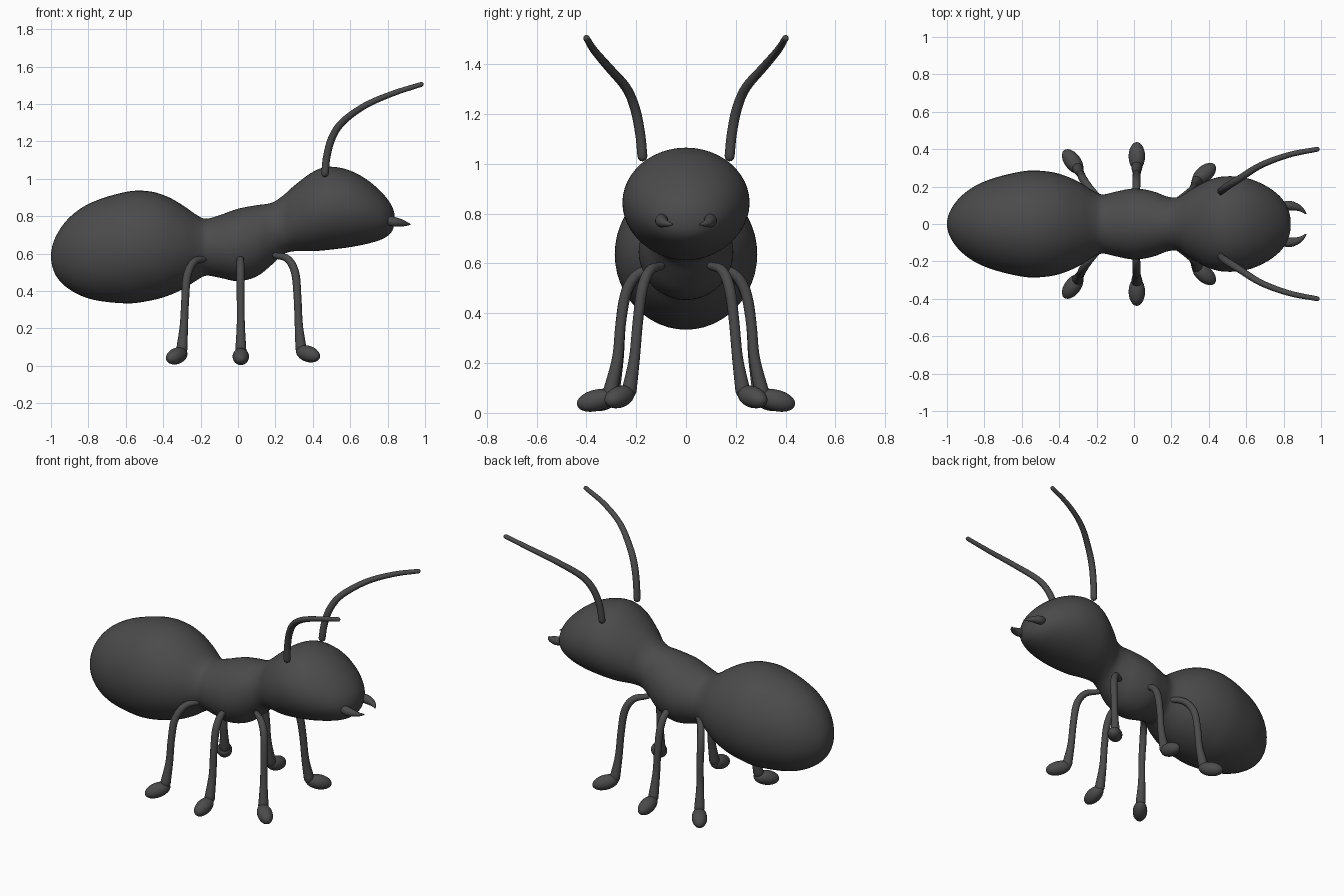
import bpy, bmesh
from math import sin, cos, pi
from mathutils import Vector, Matrix

if "Cube" in bpy.data.objects:
    bpy.data.objects.remove(bpy.data.objects["Cube"])

mat = bpy.data.materials.new("dark_grey")
mat.diffuse_color = (0.07, 0.07, 0.07, 1)
mat.use_nodes = True
mat.node_tree.nodes["Principled BSDF"].inputs["Base Color"].default_value = mat.diffuse_color


def smooth(pts, steps):
    """Catmull-Rom through tuples of any length (first and last are guides)."""
    out = []
    for a, b, c, d in zip(pts, pts[1:], pts[2:], pts[3:]):
        for k in range(steps):
            t = k / steps
            out.append([0.5 * (2*q + (r-p)*t + (2*p-5*q+4*r-s)*t*t + (3*q-p-3*r+s)*t**3)
                        for p, q, r, s in zip(a, b, c, d)])
    out.append(list(pts[-2]))
    return out


def skin(bm, rings):
    """Join rings of points into a closed tube."""
    vs = [[bm.verts.new(p) for p in r] for r in rings]
    n = len(vs[0])
    for a, b in zip(vs, vs[1:]):
        for i in range(n):
            j = (i + 1) % n
            bm.faces.new((a[i], a[j], b[j], b[i]))
    bm.faces.new(vs[0][::-1])
    bm.faces.new(vs[-1])


def finish(name, bm, mirror=True):
    bmesh.ops.remove_doubles(bm, verts=bm.verts, dist=1e-5)
    bmesh.ops.recalc_face_normals(bm, faces=bm.faces)
    for f in bm.faces:
        f.smooth = True
    me = bpy.data.meshes.new(name)
    bm.to_mesh(me)
    bm.free()
    me.materials.append(mat)
    ob = bpy.data.objects.new(name, me)
    bpy.context.collection.objects.link(ob)
    if mirror:
        m = ob.modifiers.new("mirror", 'MIRROR')
        m.use_axis = (False, True, False)
        m.use_mirror_merge = False


def tube(bm, pts, steps=6, n=16):
    """Round tube through (x, y, z, radius), with domed ends."""
    ext = lambda a, b: tuple(2*p - q for p, q in zip(a, b))
    path = smooth([ext(pts[0], pts[1])] + pts + [ext(pts[-1], pts[-2])], steps)
    P = [Vector(p[:3]) for p in path]
    R = [p[3] for p in path]
    d0, d1 = (P[0]-P[1]).normalized(), (P[-1]-P[-2]).normalized()
    r0, r1 = R[0], R[-1]
    caps = [0.5, 0.85, 0.99]
    P = [P[0] + d0*r0*c for c in caps[::-1]] + P + [P[-1] + d1*r1*c for c in caps]
    R = [r0*(1-c*c)**.5 for c in caps[::-1]] + R + [r1*(1-c*c)**.5 for c in caps]
    rings, u = [], Vector((0.3, 0.9, 0.1))
    for i, (p, r) in enumerate(zip(P, R)):
        t = (P[min(i+1, len(P)-1)] - P[max(i-1, 0)]).normalized()
        u = (u - t*u.dot(t)).normalized()
        v = t.cross(u)
        rings.append([p + r*(u*cos(2*pi*k/n) + v*sin(2*pi*k/n)) for k in range(n)])
    skin(bm, rings)


# Body: x, top z, bottom z, half width
profile = [
    (-1.0, .585, .585, 0), (-.975, .69, .485, .085), (-.9, .795, .408, .17),
    (-.78, .875, .355, .235), (-.6, .93, .334, .281), (-.48, .934, .347, .283),
    (-.38, .906, .373, .262), (-.29, .855, .413, .222), (-.22, .806, .458, .178),
    (-.17, .787, .482, .158), (-.1, .805, .472, .172), (0, .84, .453, .19),
    (.1, .859, .478, .175), (.18, .872, .54, .146), (.24, .91, .594, .145),
    (.3, .963, .613, .182), (.4, 1.037, .613, .235), (.49, 1.065, .621, .255),
    (.6, 1.044, .635, .246), (.7, .988, .655, .207), (.78, .915, .682, .148),
    (.825, .85, .722, .077), (.838, .79, .79, 0)]
sect = [(x, (t+b)/2, (t-b)/2, w) for x, t, b, w in profile]
flip = lambda s, e: (s[0], 2*e[1]-s[1], -s[2], -s[3])
bm = bmesh.new()
N = 48
rings = [[(x, w*cos(2*pi*k/N), c + h*sin(2*pi*k/N)) for k in range(N)]
         for x, c, h, w in smooth([flip(sect[1], sect[0])] + sect + [flip(sect[-2], sect[-1])], 4)]
# collapse the end rings to points
vs = [[bm.verts.new(p) for p in r] for r in rings[1:-1]]
for a, b in zip(vs, vs[1:]):
    for k in range(N):
        bm.faces.new((a[k], a[(k+1) % N], b[(k+1) % N], b[k]))
for ring, end in ((vs[0], rings[0][0]), (vs[-1], rings[-1][0])):
    tip = bm.verts.new(end)
    for k in range(N):
        bm.faces.new((ring[k], ring[(k+1) % N], tip))
finish("body", bm, False)

# Antennae
bm = bmesh.new()
tube(bm, [(.465, .175, 1.03, .02), (.475, .184, 1.12, .02), (.503, .204, 1.22, .02),
          (.56, .24, 1.305, .019), (.68, .315, 1.392, .017), (.83, .37, 1.457, .015),
          (.98, .4, 1.505, .013)])
finish("antennae", bm)

# Mandibles
bm = bmesh.new()
tube(bm, [(.77, .09, .785, .018), (.825, .098, .772, .026), (.865, .092, .766, .021),
          (.895, .078, .76, .013), (.918, .056, .757, .004)])
finish("mandibles", bm)

# Legs: path points, foot centre, foot heading
legs = {
    "front_legs": ([(.2, .1, .59, .016), (.265, .145, .572, .02), (.305, .175, .5, .022),
                    (.318, .193, .37, .021), (.325, .207, .22, .022), (.337, .228, .09, .03)],
                   (.375, .267, .064), (.75, .66)),
    "middle_legs": ([(.012, .12, .575, .016), (.013, .19, .56, .02), (.013, .238, .49, .022),
                     (.014, .262, .36, .021), (.015, .275, .22, .022), (.015, .305, .08, .03)],
                    (.015, .362, .05), (0, 1)),
    "hind_legs": ([(-.17, .12, .575, .016), (-.235, .19, .556, .02), (-.272, .24, .48, .022),
                   (-.282, .262, .36, .021), (-.289, .272, .22, .022), (-.3, .295, .09, .03)],
                  (-.328, .334, .053), (-.6, .8)),
}
for name, (path, centre, (hx, hy)) in legs.items():
    bm = bmesh.new()
    tube(bm, path)
    fwd = Vector((hx, hy, -.25)).normalized()
    side = fwd.cross(Vector((0, 0, 1))).normalized()
    rot = Matrix((fwd, side, side.cross(fwd))).transposed().to_4x4()
    bmesh.ops.create_uvsphere(bm, u_segments=24, v_segments=14, radius=1,
                              matrix=Matrix.Translation(centre) @ rot @ Matrix.Diagonal((.078, .044, .043, 1)))
    finish(name, bm)
